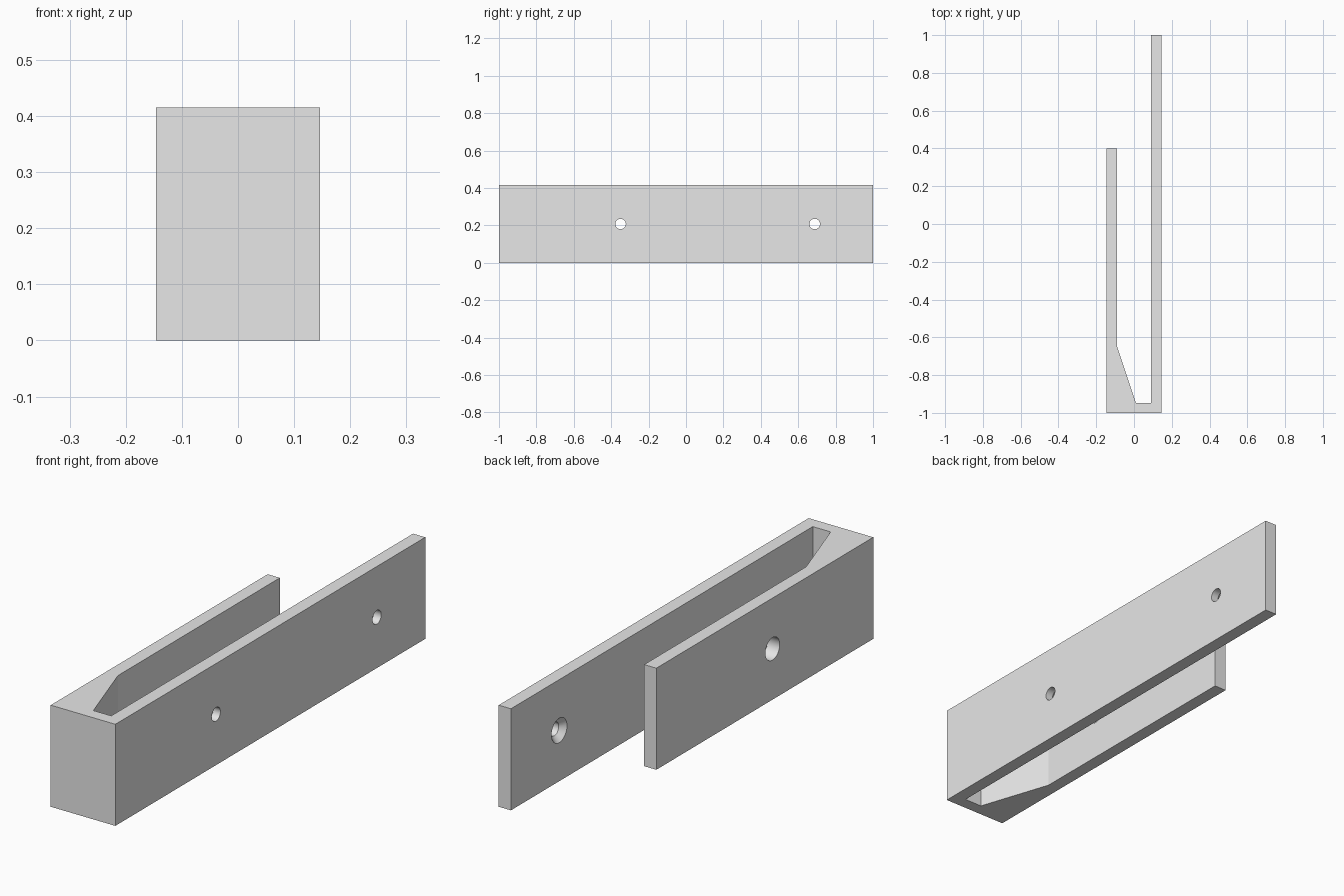
import bpy, bmesh, math
from mathutils import Matrix

if "Cube" in bpy.data.objects:
    bpy.data.objects.remove(bpy.data.objects["Cube"])

H = 0.415          # bracket height
W = 0.146          # half width
IN = 0.091         # inner wall faces

grey = bpy.data.materials.new("light_grey")
grey.diffuse_color = (0.8, 0.8, 0.8, 1)
grey.use_nodes = True
grey.node_tree.nodes["Principled BSDF"].inputs["Base Color"].default_value = grey.diffuse_color


def finish(name, bm):
    bmesh.ops.recalc_face_normals(bm, faces=bm.faces)
    mesh = bpy.data.meshes.new(name)
    bm.to_mesh(mesh)
    bm.free()
    ob = bpy.data.objects.new(name, mesh)
    ob.data.materials.append(grey)
    bpy.context.collection.objects.link(ob)
    return ob


def cutter(name, y, x0, x1, r0, r1):
    """Cone or cylinder along x from x0 (radius r0) to x1 (radius r1)."""
    bm = bmesh.new()
    bmesh.ops.create_cone(
        bm, cap_ends=True, segments=48, radius1=r0, radius2=r1, depth=x1 - x0,
        matrix=Matrix.Translation(((x0 + x1) / 2, y, H / 2))
        @ Matrix.Rotation(math.pi / 2, 4, 'Y'))
    ob = finish(name, bm)
    ob.hide_render = True
    ob.hide_viewport = True
    return ob


# J-shaped bracket: long wall, end block with sloped gusset, short wall
profile = [(-W, -1), (W, -1), (W, 1), (IN, 1), (IN, -0.948),
           (0.01, -0.948), (-IN, -0.645), (-IN, 0.40), (-W, 0.40)]
bm = bmesh.new()
face = bm.faces.new([bm.verts.new((x, y, 0)) for x, y in profile])
ext = bmesh.ops.extrude_face_region(bm, geom=[face])
bmesh.ops.translate(bm, vec=(0, 0, H),
                    verts=[v for v in ext["geom"] if isinstance(v, bmesh.types.BMVert)])
bracket = finish("bracket", bm)

# Countersunk screw holes in the long wall, access hole in the short wall
cutters = [cutter("access_hole", -0.35, -W - 0.05, -IN + 0.05, 0.046, 0.046)]
for y in (-0.35, 0.688):
    cutters.append(cutter("screw_hole", y, IN - 0.04, W + 0.05, 0.028, 0.028))
    cutters.append(cutter("countersink", y, IN - 0.01, IN + 0.024, 0.06, 0.026))

for c in cutters:
    m = bracket.modifiers.new(c.name, 'BOOLEAN')
    m.operation = 'DIFFERENCE'
    m.solver = 'EXACT'
    m.object = c

# Apply the cuts, then smooth the hole walls only
deps = bpy.context.evaluated_depsgraph_get()
bracket.data = bpy.data.meshes.new_from_object(bracket.evaluated_get(deps))
bracket.modifiers.clear()
for c in cutters:
    bpy.data.objects.remove(c)
bpy.context.view_layer.objects.active = bracket
bracket.select_set(True)
bpy.ops.object.shade_smooth_by_angle(angle=math.radians(15))
